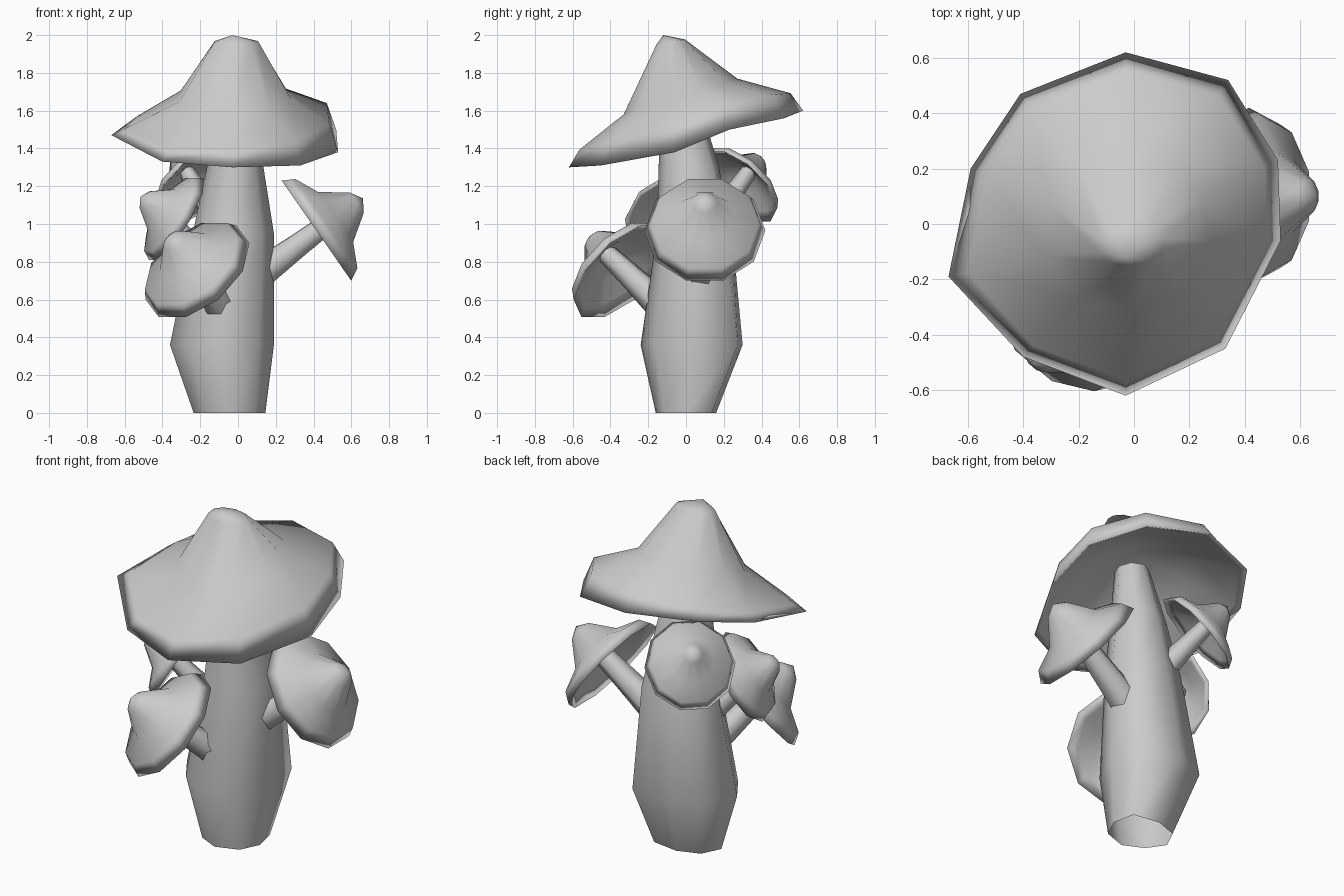
import bpy, bmesh
from math import cos, sin, tau, pi
from mathutils import Vector

if "Cube" in bpy.data.objects:
    bpy.data.objects.remove(bpy.data.objects["Cube"])

clay = bpy.data.materials.new("light_grey")
clay.use_nodes = True
GREY = (0.6, 0.6, 0.6, 1)
clay.diffuse_color = GREY
clay.node_tree.nodes["Principled BSDF"].inputs["Base Color"].default_value = GREY


def loft(name, rings):
    """Skin a stack of rings; a ring of one point closes to a tip."""
    bm = bmesh.new()
    rows = [[bm.verts.new(p) for p in ring] for ring in rings]
    for a, b in zip(rows, rows[1:]):
        n = max(len(a), len(b))
        for i in range(n):
            j = (i + 1) % n
            quad = [a[i % len(a)], a[j % len(a)], b[j % len(b)], b[i % len(b)]]
            bm.faces.new(list(dict.fromkeys(quad)))
    bmesh.ops.recalc_face_normals(bm, faces=bm.faces)
    mesh = bpy.data.meshes.new(name)
    bm.to_mesh(mesh)
    bm.free()
    mesh.shade_smooth()
    mesh.materials.append(clay)
    obj = bpy.data.objects.new(name, mesh)
    bpy.context.scene.collection.objects.link(obj)


def ring(center, u, v, ru, rv, n, lean=0.0):
    """Ellipse of points; lean swells one diagonal and flattens its opposite."""
    c = Vector(center)
    if ru == 0:
        return [c]
    points = []
    for i in range(n):
        a = tau * i / n
        f = 1 + lean * max(-.5, cos(a - pi / 4)) * abs(sin(2 * a))
        points.append(c + (u * ru * cos(a) + v * rv * sin(a)) * f)
    return points


X, Y, Z = Vector((1, 0, 0)), Vector((0, 1, 0)), Vector((0, 0, 1))

# Main stem, open at both ends: centre x, centre y, height, radii, diagonal swell
STEM = [(-.045, 0, 0, .19, .16, .2), (-.085, .03, .36, .275, .27, .28),
        (-.025, .045, .95, .215, .2, .15), (-.015, .015, 1.3, .15, .16, .1),
        (-.01, -.03, 1.65, .09, .1, 0)]
loft("main_stem", [ring((x, y, z), X, Y, rx, ry, 8, s) for x, y, z, rx, ry, s in STEM])

# Main cap: uneven rim, skirt, shoulder and knob, with a hollow underside
RIM = [(.53, -.06, 1.38), (.52, .23, 1.5), (.34, .52, 1.56), (-.03, .62, 1.6),
       (-.41, .47, 1.59), (-.59, .2, 1.53), (-.67, -.19, 1.47),
       (-.4, -.48, 1.33), (-.03, -.62, 1.3), (.33, -.45, 1.31)]
rim = [Vector(p) for p in RIM]
shoulder, knob, skirt = [], [], []
for p in rim:
    d = Vector((p.x + .03, p.y, 0)).normalized()
    s = Vector((-.02 + .3 * d.x, -.03 + .3 * d.y, 1.675 + .095 * d.y))
    shoulder.append(s)
    knob.append(Vector((-.01 + .12 * d.x, -.08 + .075 * d.y, 1.965 + .012 * d.y)))
    bulge = max(0, .05 + .05 * d.x + .01 * d.y)
    skirt.append(p.lerp(s, .19) + Z * bulge)
lip = [p.lerp(s, .12) - Z * .005 for p, s in zip(rim, shoulder)]
hollow = [s.lerp(p, .1) - Z * .04 for p, s in zip(rim, shoulder)]
loft("main_cap", [[Vector((-.02, -.06, 1.8))], hollow, lip, rim, skirt,
                  shoulder, knob, [Vector((-.03, -.12, 2))]])

# Small mushrooms: profile of (radius, height) along the cap axis
PROFILE = [(0, .17), (.14, .09), (.26, .035), (.32, 0), (.285, .065),
           (.16, .125), (.065, .26), (0, .3)]


def small_mushroom(name, base, center, axis, size):
    c, b, w = Vector(center), Vector(base), Vector(axis).normalized()
    u = w.cross(Z).normalized()
    v = u.cross(w)
    loft(name + "_cap", [ring(c + w * h * size, u, v, r * size, r * size * 1.06, 10)
                         for r, h in PROFILE])
    top = c + w * .15 * size
    along = (top - b).normalized()
    su = along.cross(Z).normalized()
    sv = su.cross(along)
    loft(name + "_stem", [ring(b.lerp(top, t), su, sv, r * size, r * size, 6)
                          for t, r in ((0, .09), (.5, .07), (1, .055))])


small_mushroom("left_mushroom", (.12, .07, .74), (.415, .1, .965), (.82, 0, .57), 1.0)
small_mushroom("front_mushroom", (-.08, -.11, .55), (-.215, -.335, .75), (-.47, -.56, .62), .98)
small_mushroom("right_mushroom", (-.16, 0, .8), (-.325, -.085, 1.025), (-.8, -.25, .5), .78)
small_mushroom("back_mushroom", (-.1, .14, 1), (-.215, .27, 1.2), (-.5, .55, .68), .78)
